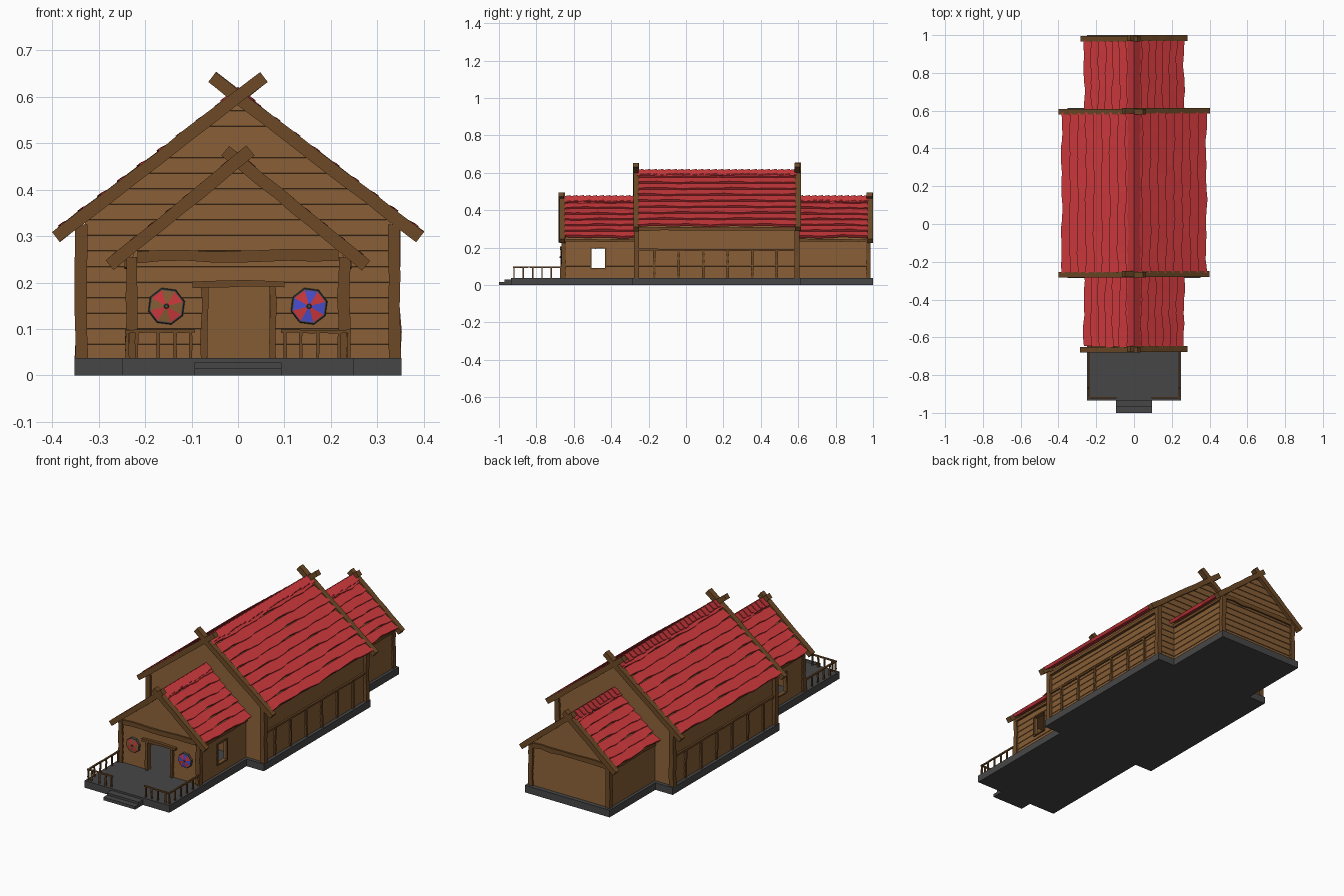
import bpy, bmesh, math, random
from mathutils import Vector, Matrix

random.seed(4)
if "Cube" in bpy.data.objects:
    bpy.data.objects.remove(bpy.data.objects["Cube"])


def material(name, r, g, b):
    m = bpy.data.materials.new(name)
    m.use_nodes = True
    m.diffuse_color = (r, g, b, 1)
    m.node_tree.nodes["Principled BSDF"].inputs["Base Color"].default_value = (r, g, b, 1)
    return m


wall_wood = material("wall wood", 0.235, 0.108, 0.035)
beam_wood = material("beam wood", 0.155, 0.068, 0.02)
red = material("roof red", 0.6, 0.04, 0.045)
stone = material("dark stone", 0.062, 0.062, 0.062)
blue = material("shield blue", 0.065, 0.075, 0.6)


def finish(name, bm, *mats):
    bmesh.ops.recalc_face_normals(bm, faces=bm.faces)
    me = bpy.data.meshes.new(name)
    bm.to_mesh(me)
    bm.free()
    for m in mats:
        me.materials.append(m)
    ob = bpy.data.objects.new(name, me)
    bpy.context.collection.objects.link(ob)
    return ob


def loft(bm, rings):
    """Closed skin through rings of points, capped at both ends."""
    vs = [[bm.verts.new(p) for p in ring] for ring in rings]
    n = len(vs[0])
    for a, b in zip(vs, vs[1:]):
        for i in range(n):
            j = (i + 1) % n
            bm.faces.new((a[i], a[j], b[j], b[i]))
    bm.faces.new(vs[0])
    bm.faces.new(vs[-1])


def box(bm, x0, x1, y0, y1, z0, z1):
    loft(bm, [[(x0, y0, z), (x1, y0, z), (x1, y1, z), (x0, y1, z)] for z in (z0, z1)])


def beam(bm, a, b, w, d, seg=5, wobble=0.002):
    """Roughly hewn timber from a to b; w is its depth in y (or x), d the other way."""
    a, b = Vector(a), Vector(b)
    t = (b - a).normalized()
    u = Vector((1, 0, 0)) if abs(t.y) > 0.9 else Vector((0, 1, 0))
    v = t.cross(u)
    rings = []
    for i in range(seg + 1):
        c = a.lerp(b, i / seg) + v * random.uniform(-wobble, wobble)
        h = d / 2 + random.uniform(-wobble, wobble) / 2
        rings.append([c + u * (p * w / 2) + v * (q * h)
                      for p, q in ((-1, -1), (1, -1), (1, 1), (-1, 1))])
    loft(bm, rings)


def hall(name, half, y0, y1, ridge, slope):
    """Gabled body of lapped horizontal planks."""
    bm = bmesh.new()
    rings, z, step, lap = [], 0.034, 0.0335, 0.003

    def ring(z, out):
        w = max(min(half, (ridge - z) / slope), 0.004) + out
        return [(-w, y0 - out, z), (w, y0 - out, z), (w, y1 + out, z), (-w, y1 + out, z)]

    while z < ridge - 0.005:
        top = min(z + step, ridge)
        rings += [ring(z, lap), ring(top - 0.001, 0)]
        z = top
    loft(bm, rings)
    return finish(name, bm, wall_wood)


def roof(name, half, y0, y1, ridge, slope, rows):
    """Wavy overlapping shingle courses on both slopes, with a ridge cap."""
    bm = bmesh.new()
    nrm = Vector((slope, 0, 1)).normalized()
    stations = 24
    for side in (-1, 1):
        for r in range(rows):
            xt = half * r / rows
            xb = half * (r + 1) / rows
            ph = [random.uniform(0, 6.3) for _ in range(3)]
            e0, e1 = y0 + random.uniform(0, .006), y1 - random.uniform(0, .006)
            rings = []
            for i in range(stations + 1):
                y = e0 + (e1 - e0) * i / stations
                wave = 0.0025 * (math.sin(14 * y + ph[0]) + math.sin(31 * y + ph[1])) \
                    + 0.001 * math.sin(70 * y + ph[2])
                x = xb + wave
                top = Vector((xt, y, ridge - slope * xt))
                low = Vector((x, y, ridge - slope * x))
                pts = [top - nrm * 0.016, low - nrm * 0.011, low + nrm * 0.005, top - nrm * 0.005]
                rings.append([(p.x * side, p.y, p.z) for p in pts])
            loft(bm, rings)
    n = round((y1 - y0) / 0.036)
    for i in range(n):
        a = y0 + (y1 - y0) * i / n
        b = y0 + (y1 - y0) * (i + 1) / n
        w = 0.034 + random.uniform(-0.004, 0.004)
        rings = []
        for y, lift in ((a, 0.003), (b, 0.009)):
            z = ridge + lift
            rings.append([(-w, y, z - w * slope), (0, y, z), (w, y, z - w * slope),
                          (w, y, z - w * slope - 0.012), (0, y, z - 0.012),
                          (-w, y, z - w * slope - 0.012)])
        loft(bm, rings)
    finish(name, bm, red)


def gable_boards(name, y, foot, tip):
    """Pair of crossing bargeboards."""
    bm = bmesh.new()
    for s in (-1, 1):
        beam(bm, (s * foot[0], y + s * 0.002, foot[1]), (-s * tip[0], y + s * 0.002, tip[1]),
             0.03, 0.027, 8, 0.0012)
    finish(name, bm, beam_wood)


# Stone platform and steps
bm = bmesh.new()
box(bm, -0.352, 0.352, -0.285, 0.615, 0, 0.038)
box(bm, -0.25, 0.25, -0.935, -0.285, 0, 0.038)
box(bm, -0.25, 0.25, 0.615, 1.0, 0, 0.038)
box(bm, -0.094, 0.094, -0.97, -0.935, 0, 0.028)
box(bm, -0.094, 0.094, -1.0, -0.97, 0, 0.016)
finish("platform", bm, stone)

# Halls
MAIN, SMALL = 0.764, 0.806
hall("main_hall", 0.332, -0.264, 0.594, 0.585, MAIN)
hall("back_hall", 0.232, 0.594, 0.975, 0.447, SMALL)
front = hall("front_hall", 0.232, -0.655, -0.264, 0.447, SMALL)

# Hollow front hall with doorway and see-through windows
cuts = {"room": (-0.216, 0.216, -0.64, -0.275, 0.02, 0.24),
        "doorway": (-0.066, 0.068, -0.72, -0.6, 0.02, 0.192),
        "windows": (-0.4, 0.4, -0.507, -0.432, 0.09, 0.195)}
for key, dims in cuts.items():
    bm = bmesh.new()
    box(bm, *dims)
    cutter = finish(key + "_cutter", bm)
    cutter.hide_render = True
    mod = front.modifiers.new(key, "BOOLEAN")
    mod.operation, mod.solver, mod.object = "DIFFERENCE", "EXACT", cutter
    bpy.context.view_layer.objects.active = front
    bpy.ops.object.modifier_apply(modifier=key)
    bpy.data.objects.remove(cutter)

# Roofs and bargeboards
roof("main_roof", 0.38, -0.262, 0.592, 0.612, MAIN, 9)
roof("front_roof", 0.262, -0.652, -0.262, 0.472, SMALL, 7)
roof("back_roof", 0.262, 0.592, 0.975, 0.472, SMALL, 7)
for name, y in (("main_front_boards", -0.267), ("main_back_boards", 0.597)):
    gable_boards(name, y, (0.392, 0.298), (0.056, 0.642))
for name, y in (("front_boards", -0.664), ("back_boards", 0.983)):
    gable_boards(name, y, (0.276, 0.237), (0.027, 0.484))

# Corner posts, eave beams and side panelling
bm = bmesh.new()
for s in (-1, 1):
    for y in (-0.264, 0.594):
        beam(bm, (s * 0.337, y, 0.036), (s * 0.337, y, 0.325), 0.026, 0.026)
    for y in (-0.653, 0.974):
        beam(bm, (s * 0.228, y, 0.036), (s * 0.228, y, 0.255), 0.024, 0.025)
    beam(bm, (s * 0.338, -0.26, 0.3), (s * 0.338, 0.59, 0.3), 0.02, 0.018, 12)
    beam(bm, (s * 0.336, -0.26, 0.188), (s * 0.336, 0.59, 0.188), 0.014, 0.01, 12)
    beam(bm, (s * 0.236, -0.65, 0.238), (s * 0.236, -0.27, 0.238), 0.016, 0.014, 8)
    beam(bm, (s * 0.236, 0.6, 0.238), (s * 0.236, 0.97, 0.238), 0.016, 0.014, 8)
    for i in range(6):
        y = -0.17 + 0.131 * i
        beam(bm, (s * 0.336, y, 0.036), (s * 0.336, y, 0.188), 0.012, 0.012, 4)
for y in (-0.658, 0.979):
    beam(bm, (-0.216, y, 0.257), (0.216, y, 0.257), 0.016, 0.024, 8, 0.003)
finish("timber_frame", bm, beam_wood)

# Door frame and window frames
bm = bmesh.new()
for x in (-0.072, 0.075):
    beam(bm, (x, -0.659, 0.036), (x, -0.659, 0.192), 0.022, 0.015, 4)
beam(bm, (-0.098, -0.661, 0.197), (0.1, -0.661, 0.197), 0.026, 0.014, 5)
for s in (-1, 1):
    x = s * 0.233
    for y in (-0.51, -0.429):
        beam(bm, (x, y, 0.086), (x, y, 0.199), 0.007, 0.012, 3, 0.001)
    for z in (0.087, 0.198):
        beam(bm, (x, -0.51, z), (x, -0.429, z), 0.012, 0.007, 3, 0.001)
finish("door_and_window_frames", bm, beam_wood)

# Porch railing
bm = bmesh.new()
for s in (-1, 1):
    x, y = s * 0.238, -0.92
    beam(bm, (x, -0.925, 0.095), (x, -0.66, 0.095), 0.008, 0.007, 6, 0.001)
    beam(bm, (s * 0.092, y, 0.095), (s * 0.243, y, 0.095), 0.008, 0.007, 5, 0.001)
    for i in range(6):
        yy = y + 0.05 * i
        beam(bm, (x, yy, 0.036), (x, yy, 0.094), 0.007, 0.007, 3, 0.001)
    for px in (0.102, 0.135, 0.172, 0.218):
        beam(bm, (s * px, y, 0.036), (s * px, y, 0.094), 0.007, 0.007, 3, 0.001)
finish("porch_railing", bm, beam_wood)

# Round shields with alternating painted wedges
for name, x, second in (("right_shield", -0.154, wall_wood), ("left_shield", 0.153, blue)):
    spin = Matrix.Rotation(math.radians(15), 4, "Z")
    turn = Matrix.Translation((x, -0.662, 0.149)) @ Matrix.Rotation(math.pi / 2, 4, "X") @ spin
    bm = bmesh.new()
    bmesh.ops.create_cone(bm, cap_ends=True, segments=8, radius1=0.041, radius2=0.039,
                          depth=0.012, matrix=turn)
    bmesh.ops.create_cone(bm, cap_ends=True, segments=8, radius1=0.007, radius2=0.004, depth=0.008,
                          matrix=turn @ Matrix.Translation((0, 0, 0.01)))
    finish(name + "_rim", bm, stone)
    bm = bmesh.new()
    bmesh.ops.create_cone(bm, cap_ends=True, cap_tris=True, segments=8, radius1=0.036,
                          radius2=0.0, depth=0.004, matrix=turn @ Matrix.Translation((0, 0, 0.0085)))
    inv = turn.inverted()
    for f in bm.faces:
        c = inv @ f.calc_center_median()
        f.material_index = int((math.atan2(c.y, c.x) % math.tau) / (math.pi / 4)) % 2
    finish(name + "_face", bm, red, second)
